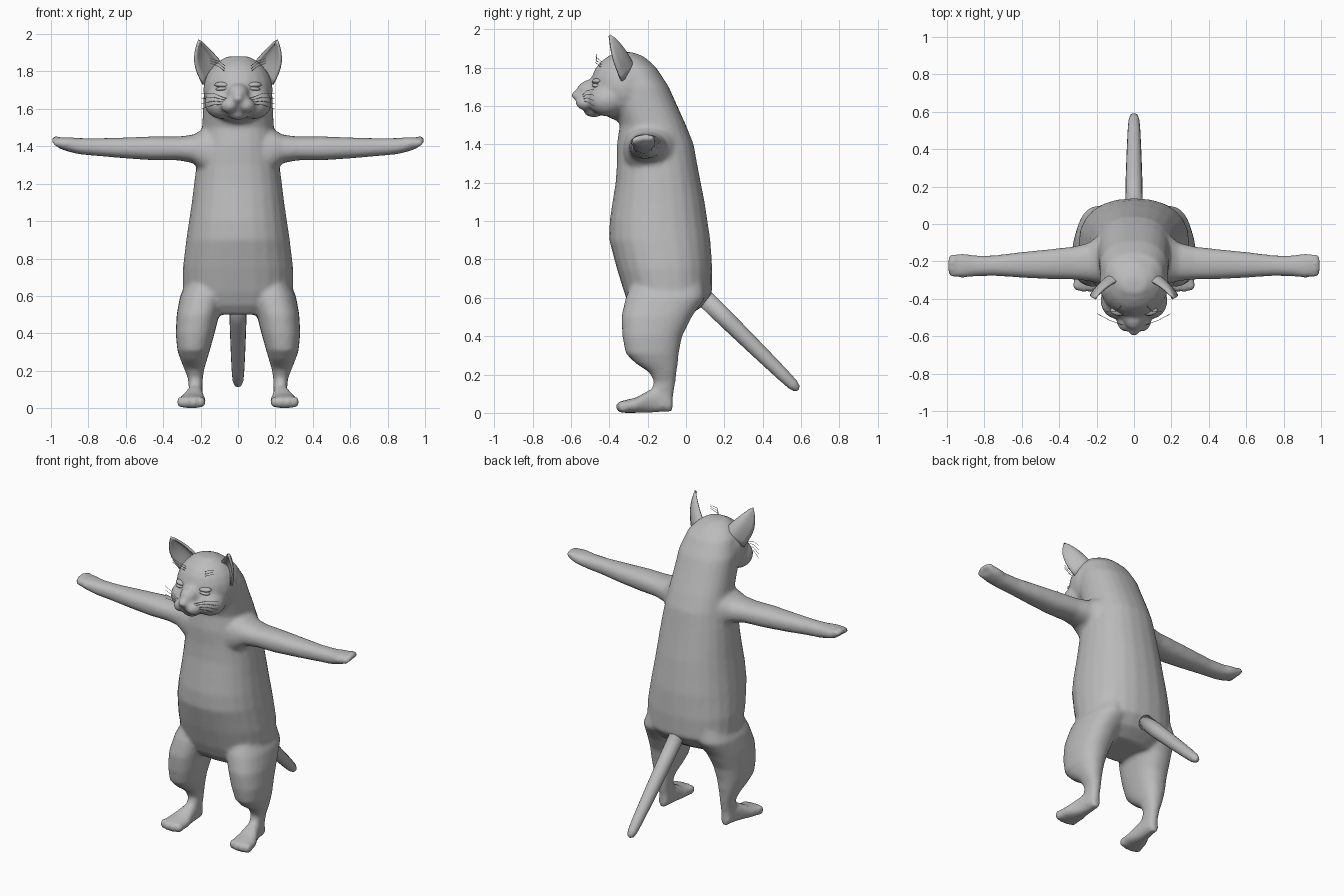
import bpy, bmesh, math
from mathutils import Vector, Matrix

cube = bpy.data.objects.get("Cube")
if cube:
    bpy.data.objects.remove(cube)

fur = bpy.data.materials.new("grey fur")
fur.use_nodes = True
GREY = (0.5, 0.5, 0.5, 1)
fur.diffuse_color = GREY
fur.node_tree.nodes["Principled BSDF"].inputs["Base Color"].default_value = GREY


def add_object(name, bm):
    """Turn a bmesh into a smooth shaded object."""
    bmesh.ops.recalc_face_normals(bm, faces=bm.faces)
    for f in bm.faces:
        f.smooth = True
    mesh = bpy.data.meshes.new(name)
    bm.to_mesh(mesh)
    bm.free()
    mesh.materials.append(fur)
    ob = bpy.data.objects.new(name, mesh)
    bpy.context.collection.objects.link(ob)
    return ob


def loft(bm, axis, rows, side=1, power=2.3, n=24):
    """Skin rings along an axis; a row is position, then low/high on the other two axes."""
    others = [i for i in range(3) if i != axis]
    rings = []
    for pos, a0, a1, b0, b1 in rows:
        ring = []
        for k in range(n):
            t = 2 * math.pi * k / n
            c, s = math.cos(t), math.sin(t)
            p = Vector((0, 0, 0))
            p[axis] = pos
            p[others[0]] = (a0 + a1) / 2 + (a1 - a0) / 2 * math.copysign(abs(c) ** (2 / power), c)
            p[others[1]] = (b0 + b1) / 2 + (b1 - b0) / 2 * math.copysign(abs(s) ** (2 / power), s)
            p.x *= side
            ring.append(bm.verts.new(p))
        rings.append(ring)
    for r, q in zip(rings, rings[1:]):
        for k in range(n):
            m = (k + 1) % n
            bm.faces.new((r[k], r[m], q[m], q[k]))
    bm.faces.new(rings[0])
    bm.faces.new(rings[-1])


def ball(bm, centre, radii, tilt=0):
    """Ellipsoid, optionally rolled about the y axis."""
    m = Matrix.Translation(centre) @ Matrix.Rotation(tilt, 4, "Y") @ Matrix.Diagonal((*radii, 1))
    bmesh.ops.create_uvsphere(bm, u_segments=20, v_segments=12, radius=1, matrix=m)


# Torso, neck and back of the head: z, half width, front y, back y
TORSO = [(.50, .20, -.25, .00), (.55, .27, -.29, .08), (.62, .295, -.32, .135),
         (.75, .295, -.36, .137), (.90, .277, -.40, .127), (1.0, .262, -.398, .112),
         (1.1, .247, -.383, .097), (1.2, .235, -.367, .077), (1.3, .222, -.36, .058),
         (1.4, .205, -.36, .04), (1.5, .192, -.345, .0), (1.6, .187, -.38, -.045),
         (1.7, .183, -.40, -.09), (1.8, .155, -.42, -.155), (1.85, .11, -.40, -.22),
         (1.88, .06, -.37, -.28)]
LEG = [(.03, .19, .265, -.19, -.07), (.10, .19, .262, -.19, -.065), (.16, .188, .268, -.165, -.055),
       (.21, .18, .288, -.19, -.05), (.26, .165, .308, -.265, -.042), (.31, .15, .325, -.315, -.038),
       (.40, .125, .333, -.332, -.02), (.50, .10, .328, -.337, .03), (.60, .06, .31, -.315, .10),
       (.68, .08, .27, -.28, .09)]
FOOT = [(-.35, .20, .31, 0, .035), (-.325, .175, .328, 0, .065), (-.26, .172, .315, 0, .08),
        (-.19, .185, .28, 0, .12), (-.12, .19, .262, .005, .13), (-.07, .20, .252, .005, .07)]
ARM = [(.12, -.33, .0, 1.20, 1.52), (.19, -.32, -.06, 1.26, 1.49), (.24, -.305, -.10, 1.31, 1.462),
       (.32, -.297, -.12, 1.325, 1.452), (.45, -.295, -.135, 1.325, 1.453), (.60, -.287, -.15, 1.335, 1.447),
       (.75, -.277, -.168, 1.348, 1.443), (.85, -.28, -.168, 1.357, 1.444), (.92, -.288, -.157, 1.375, 1.45),
       (.965, -.28, -.165, 1.392, 1.445)]

bm = bmesh.new()
loft(bm, 2, [(z, -w, w, f, b) for z, w, f, b in TORSO])
for s in (1, -1):
    loft(bm, 2, LEG, s)
    loft(bm, 1, FOOT, s)
    loft(bm, 0, ARM, s)
    # Toes and fingers
    for i in range(4):
        arch = .008 * (i in (1, 2))
        ball(bm, (s * (.195 + .037 * i), -.328 - arch, .033), (.021, .03, .032))
        ball(bm, (s * (.965 + arch), -.268 + .03 * i, 1.418 + .004 * i + arch), (.028, .0165, .022))
    # Muzzle pads and cheeks
    ball(bm, (s * .04, -.525, 1.62), (.052, .052, .042), s * .3)
    ball(bm, (s * .085, -.41, 1.63), (.095, .10, .085))
# Skull, bridge, nose, chin
ball(bm, (0, -.315, 1.70), (.187, .185, .183))
ball(bm, (0, -.48, 1.68), (.062, .09, .06))
ball(bm, (0, -.565, 1.655), (.032, .034, .026))
ball(bm, (0, -.48, 1.575), (.058, .055, .035))
body = add_object("body", bm)
remesh = body.modifiers.new("fuse", "REMESH")
remesh.mode = "VOXEL"
remesh.voxel_size = .011
remesh.use_smooth_shade = True
soften = body.modifiers.new("soften", "SMOOTH")
soften.factor = .5
soften.iterations = 9

# Tail: straight, sloping down and back, with a rounded tip
bm = bmesh.new()
loft(bm, 2, [(z, -r, r, -r, r) for z, r in
             ((0, .047), (.2, .045), (.4, .04), (.58, .034), (.66, .029), (.69, .02), (.70, .006))], power=2, n=16)
start, end = Vector((0, .085, .61)), Vector((0, .58, .125))
turn = Vector((0, 0, 1)).rotation_difference(end - start).to_matrix().to_4x4()
bm.transform(Matrix.Translation(start) @ turn)
add_object("tail", bm)


def ear(name, s):
    """Cupped leaf, open towards the front."""
    outer, inner, tip = Vector((.185, -.335, 1.73)), Vector((.085, -.305, 1.84)), Vector((.208, -.40, 1.968))
    bm = bmesh.new()
    rows, cols, grid = 8, 8, []
    for i in range(rows + 1):
        t = i / rows
        bulge = math.sin(math.pi * t)
        left = outer.lerp(tip, t) + Vector((.032, -.012, .0)) * bulge
        right = inner.lerp(tip, t) + Vector((.0, .012, .006)) * bulge
        line = []
        for j in range(cols + 1):
            u = j / cols
            p = left.lerp(right, u) + Vector((-.01, .045, .01)) * math.sin(math.pi * u) * (1 - t) ** .6
            line.append(bm.verts.new((s * p.x, p.y, p.z)))
        grid.append(line)
    for a, b in zip(grid, grid[1:]):
        for j in range(cols):
            bm.faces.new((a[j], a[j + 1], b[j + 1], b[j]))
    bmesh.ops.remove_doubles(bm, verts=bm.verts, dist=.0005)
    ob = add_object(name, bm)
    shell = ob.modifiers.new("thickness", "SOLIDIFY")
    shell.thickness = .014
    shell.offset = 0


def hair(name, strands):
    """Fine hairs, each a short three point curve."""
    curve = bpy.data.curves.new(name, "CURVE")
    curve.dimensions = "3D"
    curve.bevel_depth = .0013
    curve.bevel_resolution = 0
    for pts in strands:
        sp = curve.splines.new("POLY")
        sp.points.add(len(pts) - 1)
        for point, co in zip(sp.points, pts):
            point.co = (*co, 1)
    curve.materials.append(fur)
    bpy.context.collection.objects.link(bpy.data.objects.new(name, curve))


for s, label in ((1, "left"), (-1, "right")):
    ear(label + "_ear", s)
    # Closed eye: an upper and a lower lid
    bm = bmesh.new()
    ball(bm, (s * .08, -.462, 1.728), (.046, .028, .016), s * -.05)
    ball(bm, (s * .08, -.465, 1.708), (.04, .026, .012), s * .1)
    add_object(label + "_eyelids", bm)
    # Whiskers and brow hairs
    hair(label + "_whiskers", [[(s * .06, -.54, 1.625 + .01 * i),
                                (s * .13, -.515, 1.622 + .02 * i),
                                (s * .195, -.48, 1.60 + .028 * i)] for i in range(4)])
    hair(label + "_brow_hairs", [[(s * .07, -.44, 1.80 + .015 * i),
                                  (s * .10, -.47, 1.825 + .015 * i),
                                  (s * .15, -.465, 1.845 + .012 * i)] for i in range(3)])
